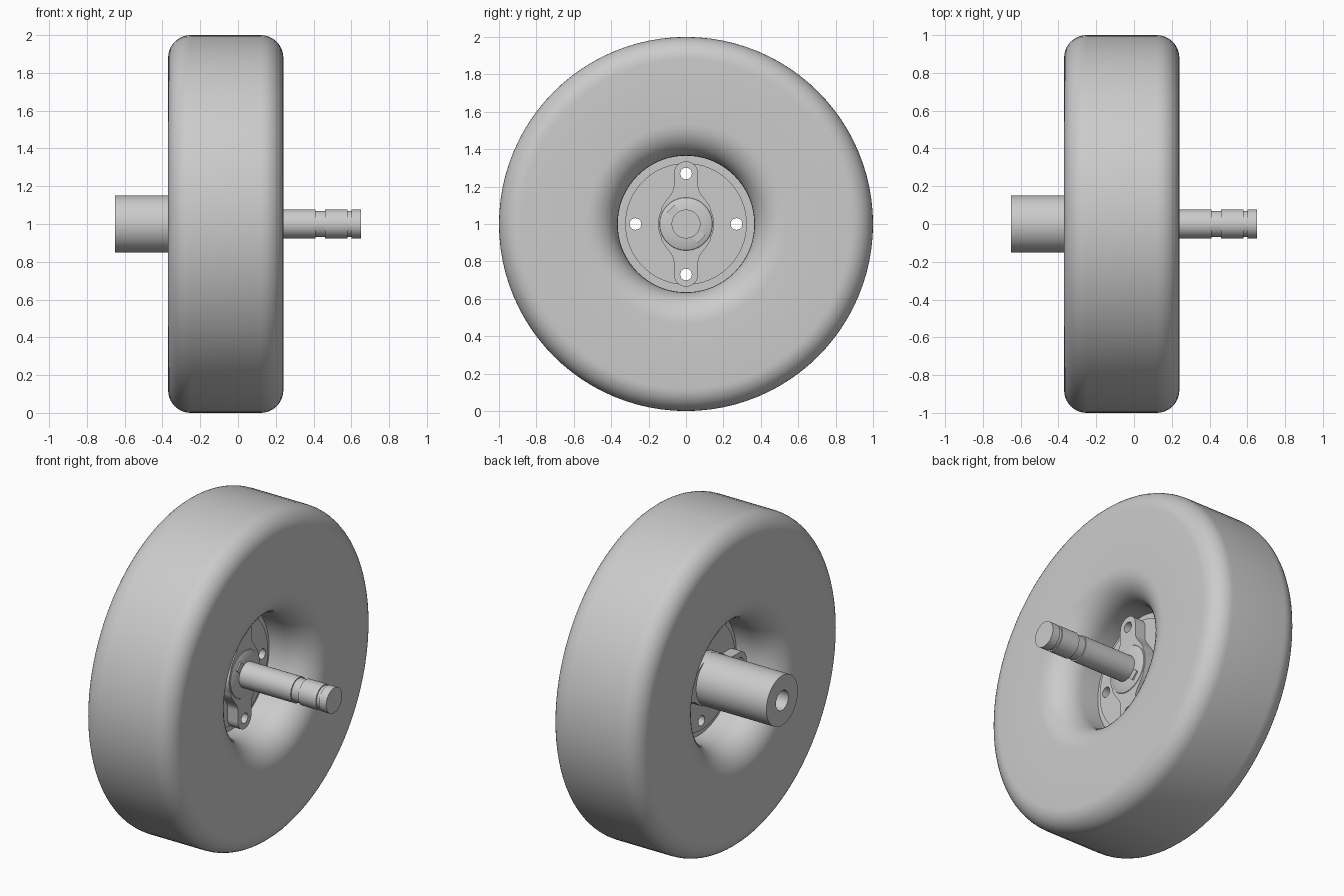
import bpy, bmesh
from math import sin, cos, pi, sqrt
from mathutils import Matrix, Vector

old = bpy.data.objects.get("Cube")
if old:
    bpy.data.objects.remove(old, do_unlink=True)

AXLE = 1.0     # height of the axle
MID = -0.065   # middle plane of the wheel

grey = bpy.data.materials.new("plain_grey")
grey.use_nodes = True
colour = (0.6, 0.6, 0.6, 1)
grey.diffuse_color = colour
grey.node_tree.nodes["Principled BSDF"].inputs["Base Color"].default_value = colour


def finish(bm, name):
    bmesh.ops.remove_doubles(bm, verts=bm.verts, dist=1e-5)
    bmesh.ops.recalc_face_normals(bm, faces=bm.faces)
    mesh = bpy.data.meshes.new(name)
    bm.to_mesh(mesh)
    bm.free()
    ob = bpy.data.objects.new(name, mesh)
    ob.location.z = AXLE
    bpy.context.collection.objects.link(ob)
    mesh.materials.append(grey)
    return ob


def smooth(ob):
    bpy.ops.object.select_all(action='DESELECT')
    ob.select_set(True)
    bpy.context.view_layer.objects.active = ob
    bpy.ops.object.shade_smooth_by_angle(angle=pi / 6)


def lathe(name, profile, closed=False, steps=64):
    """Spin (x, radius) points about the axle."""
    bm = bmesh.new()
    vs = [bm.verts.new((x, 0, r)) for x, r in profile]
    edges = [bm.edges.new(p) for p in zip(vs, vs[1:])]
    if closed:
        edges.append(bm.edges.new((vs[-1], vs[0])))
    bmesh.ops.spin(bm, geom=vs + edges, cent=(0, 0, 0), axis=(1, 0, 0),
                   angle=2 * pi, steps=steps, use_merge=True)
    return finish(bm, name)


def arc(cx, cr, rad, start, end, n=10):
    return [(cx + rad * cos(start + (end - start) * i / n),
             cr + rad * sin(start + (end - start) * i / n)) for i in range(n + 1)]


# Tyre: rounded tread shoulders and softly flared bore
half, shoulder, flare, bore = 0.305, 0.12, 0.17, 0.365
inner, outer = half - flare, half - shoulder
side = arc(half - flare, bore + flare, flare, -pi / 2, 0)
side += arc(half - shoulder, 1 - shoulder, shoulder, 0, pi / 2)
loop = [(MID + x, r) for x, r in side] + [(MID - x, r) for x, r in reversed(side)]
smooth(lathe("tyre", loop, closed=True, steps=96))

# Cutter for the four bolt holes
bm = bmesh.new()
for i in range(4):
    a = i * pi / 2
    spot = Matrix.Translation((MID, 0.27 * cos(a), 0.27 * sin(a)))
    bmesh.ops.create_cone(bm, cap_ends=True, segments=24, radius1=0.031, radius2=0.031,
                          depth=1, matrix=spot @ Matrix.Rotation(pi / 2, 4, 'Y'))
cutter = finish(bm, "bolt_hole_cutter")
cutter.hide_render = True
cutter.hide_viewport = True


def drill(ob):
    mod = ob.modifiers.new("bolt_holes", 'BOOLEAN')
    mod.operation = 'DIFFERENCE'
    mod.solver = 'EXACT'
    mod.object = cutter


# Hub disc with a lower outer step
step = [(0.04, 0), (0.04, 0.325), (0.02, 0.325), (0.02, 0.37)]
disc = lathe("hub_disc", [(MID + x, r) for x, r in step]
             + [(MID - x, r) for x, r in reversed(step)])
drill(disc)
smooth(disc)


def half_width(z):
    """Half width of the two-lug flange at a distance z from the axle."""
    if z < 0.07:
        return sqrt(0.15 ** 2 - z * z)
    if z < 0.2:
        t = (z - 0.07) / 0.13
        return 0.133 + (0.065 - 0.133) * t * t * (3 - 2 * t)
    return 0.065 if z < 0.27 else sqrt(max(0, 0.065 ** 2 - (z - 0.27) ** 2))


def flange(name, x0, x1, turn):
    zs = [0.2 * i / 16 for i in range(17)]
    zs += [0.27 + 0.065 * sin(i * pi / 16) for i in range(9)]
    quarter = [(half_width(z), z) for z in zs]
    right = [(w, -z) for w, z in reversed(quarter)] + quarter[1:]
    outline = right + [(-w, z) for w, z in reversed(right)][1:-1]
    bm = bmesh.new()
    face = bm.faces.new([bm.verts.new((x0, w, z)) for w, z in outline])
    made = bmesh.ops.extrude_face_region(bm, geom=[face])
    top = [v for v in made["geom"] if isinstance(v, bmesh.types.BMVert)]
    bmesh.ops.translate(bm, verts=top, vec=(x1 - x0, 0, 0))
    bmesh.ops.rotate(bm, verts=bm.verts, matrix=Matrix.Rotation(turn, 3, 'X'))
    ob = finish(bm, name)
    drill(ob)
    smooth(ob)


flange("shaft_flange", MID + 0.04, MID + 0.11, 0)
flange("tube_flange", MID - 0.11, MID - 0.04, pi / 2)

# Low boss around the shaft root
smooth(lathe("shaft_boss", [(0.04, 0), (0.04, 0.145), (0.048, 0.14),
                            (0.058, 0.115), (0.062, 0.07), (0.062, 0)]))

# Two small keys set diagonally beside the shaft
for name, s in (("upper_key", 1), ("lower_key", -1)):
    bm = bmesh.new()
    place = (Matrix.Translation((0.058, -0.07 * s, 0.07 * s))
             @ Matrix.Rotation(pi / 4, 4, 'X') @ Matrix.Diagonal((0.016, 0.055, 0.035, 1)))
    bmesh.ops.create_cube(bm, size=1, matrix=place)
    finish(bm, name)

# Shaft with two retaining grooves
R, G = 0.077, 0.07
shaft = [(0.03, 0), (0.03, R)]
for a, b in ((0.41, 0.46), (0.58, 0.6)):
    shaft += [(a, R), (a, G), (b, G), (b, R)]
shaft += [(0.65, R), (0.65, 0)]
smooth(lathe("shaft", shaft))

# Tube with a blind bore at its open end
smooth(lathe("tube", [(-0.15, 0), (-0.15, 0.152), (-0.65, 0.152),
                      (-0.65, 0.06), (-0.25, 0.06), (-0.25, 0)]))
